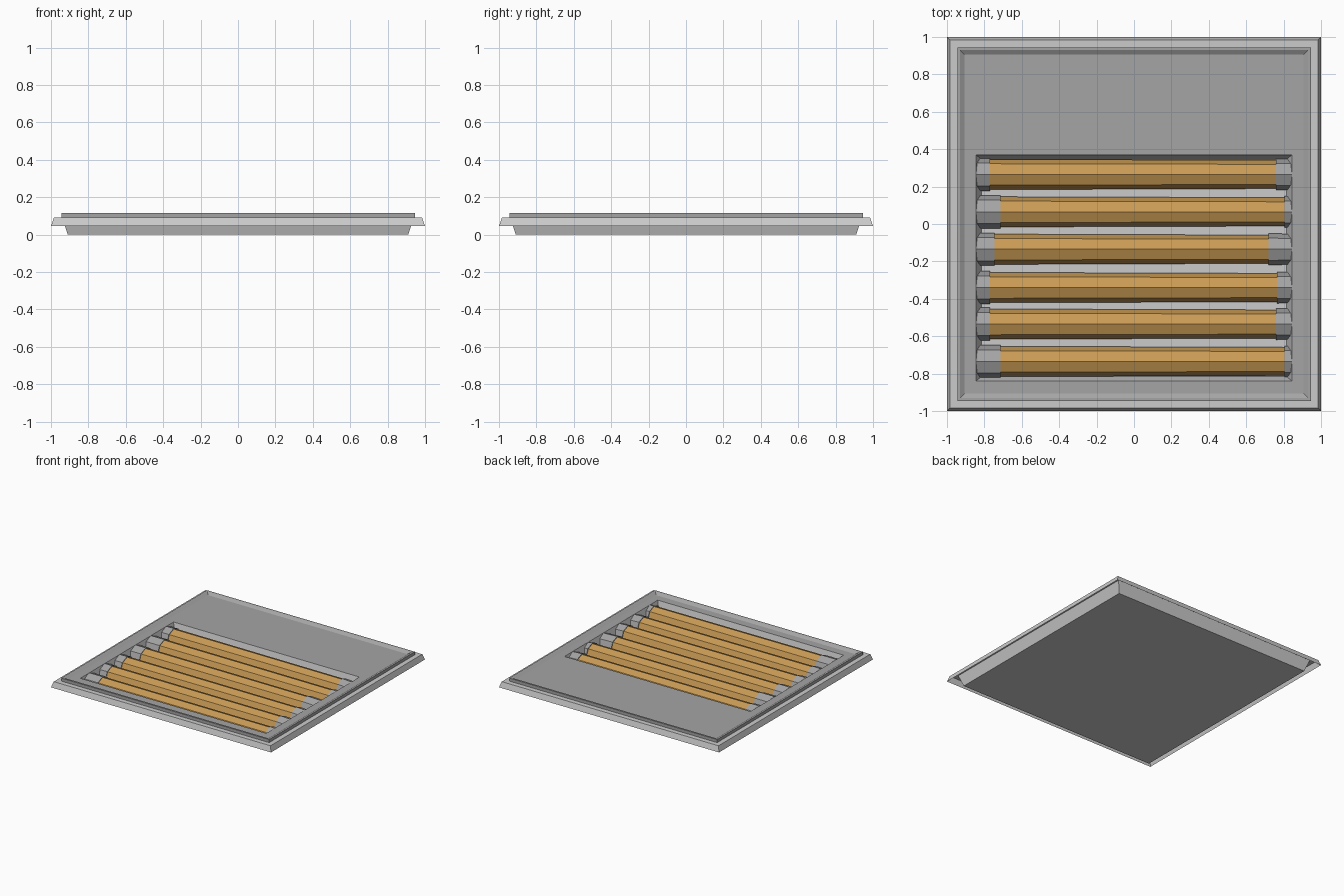
import bpy, bmesh

if "Cube" in bpy.data.objects:
    bpy.data.objects.remove(bpy.data.objects["Cube"])


def material(name, r, g, b):
    mat = bpy.data.materials.new(name)
    mat.diffuse_color = (r, g, b, 1)
    mat.use_nodes = True
    mat.node_tree.nodes["Principled BSDF"].inputs["Base Color"].default_value = mat.diffuse_color
    return mat


def loft(name, rings, mat, cap_start=True, cap_end=True):
    """Skin a list of closed loops with equal point counts, capping ends if asked."""
    bm = bmesh.new()
    loops = [[bm.verts.new(p) for p in ring] for ring in rings]
    n = len(loops[0])
    for a, b in zip(loops, loops[1:]):
        for i in range(n):
            j = (i + 1) % n
            bm.faces.new((a[i], a[j], b[j], b[i]))
    if cap_start:
        bm.faces.new(loops[0][::-1])
    if cap_end:
        bm.faces.new(loops[-1])
    if cap_start and cap_end:
        bmesh.ops.recalc_face_normals(bm, faces=bm.faces[:])
    mesh = bpy.data.meshes.new(name)
    bm.to_mesh(mesh)
    bm.free()
    mesh.materials.append(mat)
    ob = bpy.data.objects.new(name, mesh)
    bpy.context.collection.objects.link(ob)
    return ob


def rect(x, y0, y1, z):
    return [(-x, y0, z), (x, y0, z), (x, y1, z), (-x, y1, z)]


def squares(*profile):
    return [rect(h, -h, h, z) for h, z in profile]


def arch(x, yc, r, top):
    """Upper part of an eight-sided tube, cut flat by the tray floor."""
    zc = top - r
    k = 0.707 * r
    return [(x, yc + y, z) for y, z in (
        (-r, 0.001), (-r, zc), (-k, zc + k), (0, top),
        (k, zc + k), (r, zc), (r, 0.001))]


orange = material("orange_tube", 0.59, 0.33, 0.09)
mid_grey = material("mid_grey", 0.55, 0.55, 0.55)
dark_grey = material("dark_grey", 0.375, 0.375, 0.375)

# Tray pan, with its floor showing through the recess
loft("tray_base", squares((0.91, 0), (0.94, 0.09)), mid_grey, cap_end=False)

# Overhanging flange, open underneath
loft("flange", squares((1.0, 0.045), (0.985, 0.09), (0.94, 0.09)),
     mid_grey, False, False)

# Raised rim and sunken plate around the opening
opening = rect(0.845, -0.84, 0.37, 0.1)
loft("rim_and_plate",
     squares((0.945, 0.09), (0.945, 0.115), (0.93, 0.115), (0.905, 0.1)) + [opening],
     dark_grey, False, False)

# Sloping recess walls
loft("recess_walls", [opening, rect(0.815, -0.815, 0.345, 0.0)], mid_grey, False, False)

# Six tubes with end caps: centre y, left and right ends of the coloured part
tubes = [(0.265, -0.77, 0.76), (0.065, -0.715, 0.805), (-0.135, -0.745, 0.72),
         (-0.34, -0.77, 0.765), (-0.535, -0.77, 0.76), (-0.735, -0.715, 0.805)]
for i, (yc, left, right) in enumerate(tubes, 1):
    loft(f"tube_{i}", [arch(left, yc, 0.081, 0.102), arch(right, yc, 0.076, 0.099)], orange)
    loft(f"left_cap_{i}", [arch(-0.845, yc, 0.08, 0.1), arch(-0.835, yc, 0.088, 0.107),
                           arch(left, yc, 0.088, 0.107)], dark_grey)
    loft(f"right_cap_{i}", [arch(right, yc, 0.084, 0.105), arch(0.845, yc, 0.082, 0.1)],
         dark_grey)
